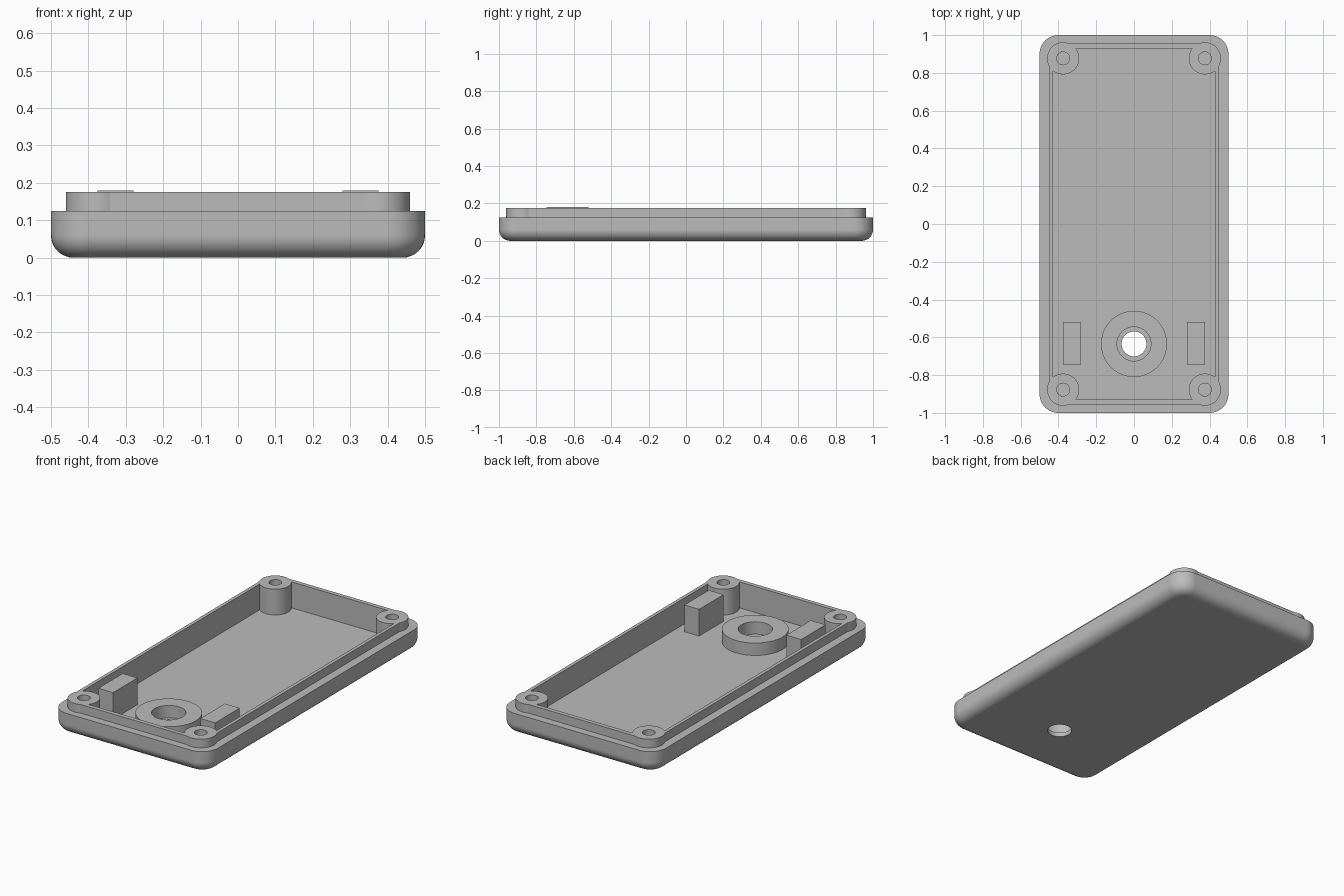
import bpy
import bmesh
from math import sin, cos, pi, radians

if "Cube" in bpy.data.objects:
    bpy.data.objects.remove(bpy.data.objects["Cube"], do_unlink=True)

GREY = (0.5, 0.5, 0.5, 1.0)
grey = bpy.data.materials.new("grey plastic")
grey.use_nodes = True
grey.diffuse_color = GREY
grey.node_tree.nodes["Principled BSDF"].inputs["Base Color"].default_value = GREY

FLOOR, BODY_TOP, RIM_TOP = 0.025, 0.125, 0.175
SUNK = 0.015          # added parts start inside the floor
FILLET = 0.06
SCREW_X, SCREW_Y = 0.375, 0.877
RING_Y = -0.635


def finish(name, bm):
    bmesh.ops.recalc_face_normals(bm, faces=bm.faces)
    mesh = bpy.data.meshes.new(name)
    bm.to_mesh(mesh)
    bm.free()
    mesh.materials.append(grey)
    obj = bpy.data.objects.new(name, mesh)
    bpy.context.collection.objects.link(obj)
    return obj


def rounded_slab(name, hx, hy, radius, levels, steps=10):
    """Stack rounded rectangles; levels are (inset, z) pairs."""
    bm = bmesh.new()
    rings = []
    for inset, z in levels:
        ring = []
        for quarter, (sx, sy) in enumerate([(1, 1), (-1, 1), (-1, -1), (1, -1)]):
            for i in range(steps + 1):
                a = (quarter + i / steps) * pi / 2
                ring.append(bm.verts.new((sx * (hx - radius) + (radius - inset) * cos(a),
                                          sy * (hy - radius) + (radius - inset) * sin(a), z)))
        rings.append(ring)
    for low, high in zip(rings, rings[1:]):
        for i in range(len(low)):
            j = (i + 1) % len(low)
            bm.faces.new((low[i], low[j], high[j], high[i]))
    bm.faces.new(rings[0][::-1])
    bm.faces.new(rings[-1])
    return finish(name, bm)


def cylinder(name, x, y, radius, z0, z1, sides=48):
    bm = bmesh.new()
    bmesh.ops.create_cone(bm, cap_ends=True, segments=sides, radius1=radius,
                          radius2=radius, depth=z1 - z0)
    bmesh.ops.translate(bm, verts=bm.verts, vec=(x, y, (z0 + z1) / 2))
    return finish(name, bm)


def block(name, x0, x1, y0, y1, z0, z1):
    bm = bmesh.new()
    bmesh.ops.create_cube(bm, size=1)
    bmesh.ops.scale(bm, verts=bm.verts, vec=(x1 - x0, y1 - y0, z1 - z0))
    bmesh.ops.translate(bm, verts=bm.verts,
                        vec=((x0 + x1) / 2, (y0 + y1) / 2, (z0 + z1) / 2))
    return finish(name, bm)


def combine(target, tool, operation):
    mod = target.modifiers.new(operation.lower(), 'BOOLEAN')
    mod.operation, mod.object, mod.solver = operation, tool, 'EXACT'
    bpy.context.view_layer.objects.active = target
    bpy.ops.object.modifier_apply(modifier=mod.name)
    bpy.data.objects.remove(tool, do_unlink=True)


# Outer shell with a rounded bottom edge
curve = [(FILLET * (1 - sin(a)), FILLET * (1 - cos(a)))
         for a in (i / 8 * pi / 2 for i in range(9))]
shell = rounded_slab("case_shell", 0.5, 1.0, 0.1, curve + [(0, BODY_TOP)])

# Raised rim, then the open pocket
combine(shell, rounded_slab("rim", 0.45, 0.955, 0.08, [(0, 0.08), (0, RIM_TOP)]), 'UNION')
combine(shell, rounded_slab("pocket", 0.43, 0.93, 0.03, [(0, FLOOR), (0, 0.3)]), 'DIFFERENCE')

# Corner screw posts with blind holes
corners = [(sx * SCREW_X, sy * SCREW_Y) for sx in (-1, 1) for sy in (-1, 1)]
for x, y in corners:
    combine(shell, cylinder("screw_post", x, y, 0.085, SUNK, RIM_TOP), 'UNION')
for x, y in corners:
    combine(shell, cylinder("screw_hole", x, y, 0.034, FLOOR, 0.3), 'DIFFERENCE')

# Round collar with a stepped through hole
combine(shell, cylinder("collar", 0, RING_Y, 0.175, SUNK, 0.097, 64), 'UNION')
combine(shell, cylinder("wide_bore", 0, RING_Y, 0.09, FLOOR, 0.3), 'DIFFERENCE')
combine(shell, cylinder("through_hole", 0, RING_Y, 0.066, -0.1, 0.3), 'DIFFERENCE')

# Support blocks either side of the collar
block("right_support_block", -0.375, -0.28, -0.745, -0.52, SUNK, 0.18)
block("left_support_block", 0.28, 0.375, -0.745, -0.52, SUNK, 0.18)

# Smooth the curved walls, keep corners crisp
bpy.ops.object.select_all(action='DESELECT')
shell.select_set(True)
bpy.context.view_layer.objects.active = shell
bpy.ops.object.shade_smooth_by_angle(angle=radians(30))
shell.modifiers.new("even_shading", 'WEIGHTED_NORMAL').keep_sharp = True
